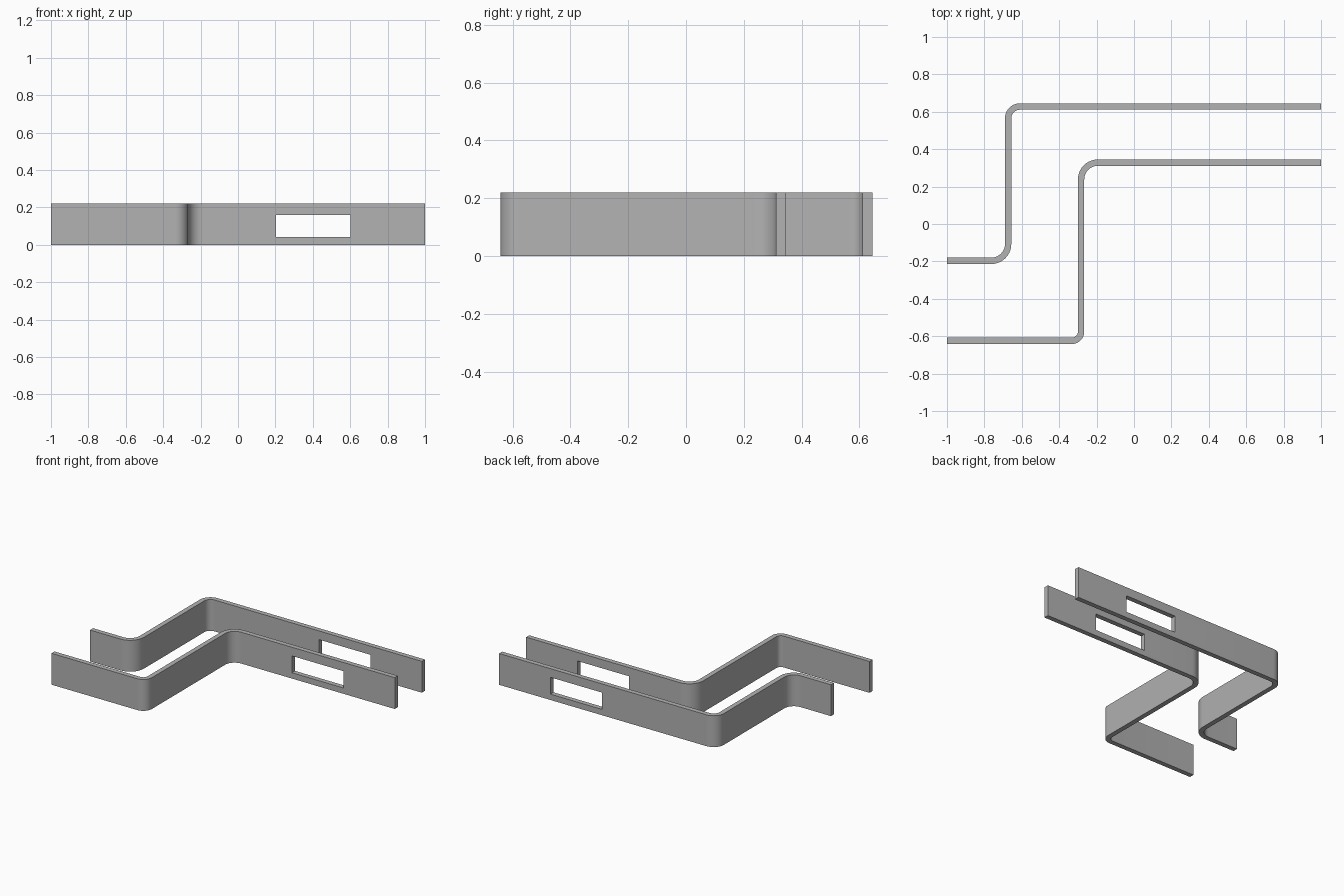
import bpy, bmesh, math
from mathutils import Vector

HEIGHT, THICK = 0.22, 0.034

cube = bpy.data.objects.get("Cube")
if cube:
    bpy.data.objects.remove(cube, do_unlink=True)

grey = bpy.data.materials.new("matte grey")
grey.use_nodes = True
colour = (0.45, 0.45, 0.45, 1)
grey.diffuse_color = colour
grey.node_tree.nodes["Principled BSDF"].inputs["Base Color"].default_value = colour


def arc(cx, cy, radius, start, end, steps=10):
    angles = [math.radians(start + (end - start) * i / steps) for i in range(steps + 1)]
    return [Vector((cx + radius * math.cos(a), cy + radius * math.sin(a))) for a in angles]


def rail_side(y_low, x_mid, y_high, r_low, r_high, offset):
    """One edge of the Z-shaped plan, moved sideways from the centre line."""
    side = [Vector((-1, y_low + offset))]
    side += arc(x_mid - r_low, y_low + r_low, r_low - offset, -90, 0)
    side += arc(x_mid + r_high, y_high - r_high, r_high + offset, 180, 90)
    side.append(Vector((1, y_high + offset)))
    return side


def make_rail(name, *plan):
    left = rail_side(*plan, THICK / 2)
    right = rail_side(*plan, -THICK / 2)
    bm = bmesh.new()
    a = [bm.verts.new((p.x, p.y, 0)) for p in left]
    b = [bm.verts.new((p.x, p.y, 0)) for p in right]
    strip = [bm.faces.new((b[i], b[i + 1], a[i + 1], a[i])) for i in range(len(a) - 1)]
    # Raise the flat strip into a standing band
    lifted = bmesh.ops.extrude_face_region(bm, geom=strip)["geom"]
    tops = [v for v in lifted if isinstance(v, bmesh.types.BMVert)]
    bmesh.ops.translate(bm, verts=tops, vec=(0, 0, HEIGHT))
    bmesh.ops.recalc_face_normals(bm, faces=bm.faces)
    mesh = bpy.data.meshes.new(name)
    bm.to_mesh(mesh)
    bm.free()
    mesh.materials.append(grey)
    rail = bpy.data.objects.new(name, mesh)
    bpy.context.collection.objects.link(rail)
    return rail


rails = [
    make_rail("back_rail", -0.197, -0.673, 0.628, 0.09, 0.063),
    make_rail("front_rail", -0.625, -0.283, 0.328, 0.05, 0.09),
]

# Slot cut through both long arms
bpy.ops.mesh.primitive_cube_add(size=1, location=(0.402, 0.48, 0.1))
slot = bpy.context.object
slot.name = "slot_cutter"
slot.scale = (0.4, 0.6, 0.118)
slot.data.materials.append(grey)
slot.hide_render = True
slot.display_type = 'WIRE'

for rail in rails:
    cut = rail.modifiers.new("slot", 'BOOLEAN')
    cut.object = slot
    cut.solver = 'EXACT'
    bpy.ops.object.select_all(action='DESELECT')
    rail.select_set(True)
    bpy.context.view_layer.objects.active = rail
    bpy.ops.object.modifier_apply(modifier=cut.name)
    bpy.ops.object.shade_smooth_by_angle(angle=math.radians(30))

bpy.data.objects.remove(slot, do_unlink=True)
